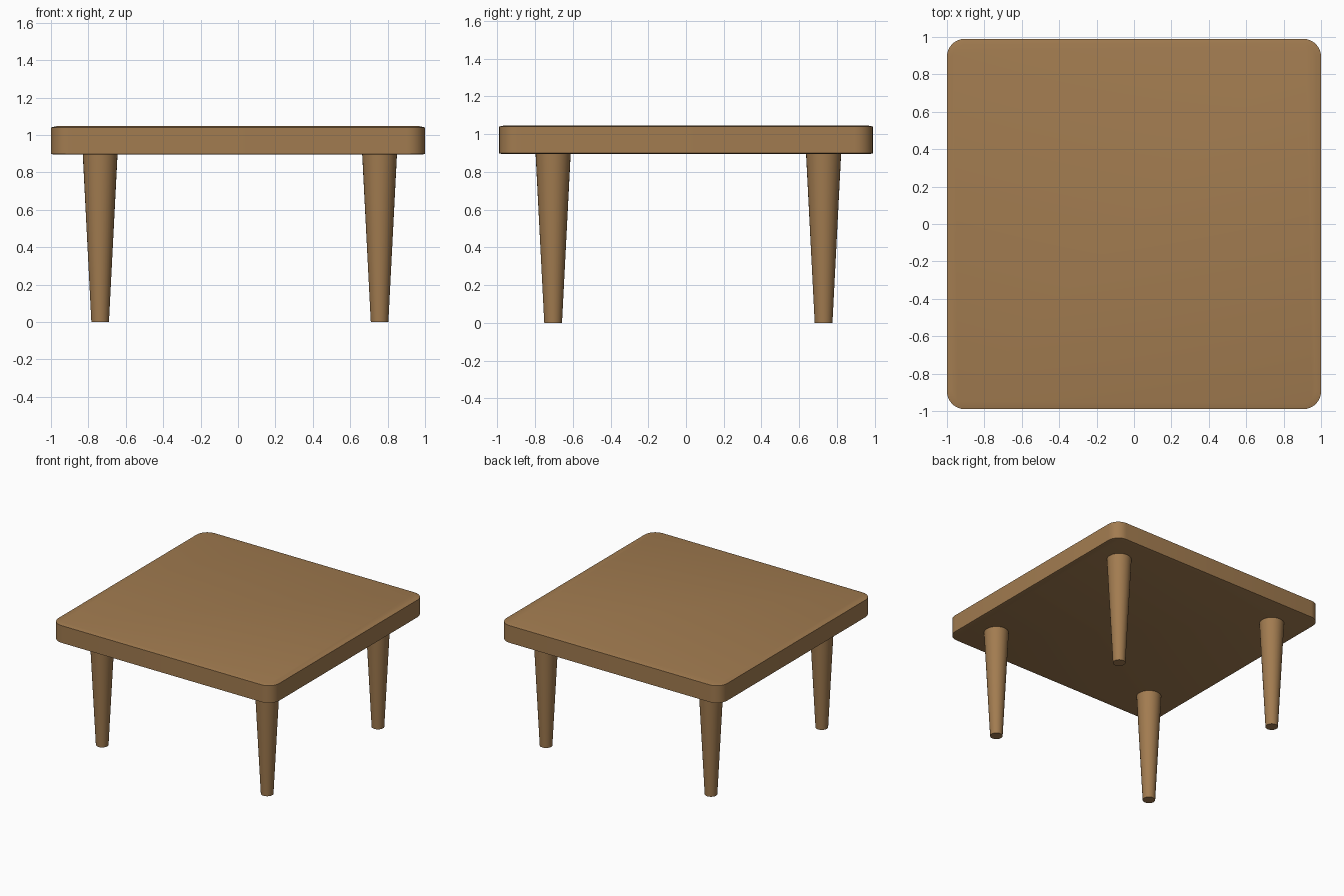
import bpy
import bmesh
from math import cos, sin, pi

if "Cube" in bpy.data.objects:
    bpy.data.objects.remove(bpy.data.objects["Cube"])

wood = bpy.data.materials.new("wood")
wood.diffuse_color = (0.36, 0.20, 0.08, 1)
wood.use_nodes = True
wood.node_tree.nodes["Principled BSDF"].inputs["Base Color"].default_value = wood.diffuse_color


def finish(bm, name):
    bmesh.ops.recalc_face_normals(bm, faces=bm.faces)
    mesh = bpy.data.meshes.new(name)
    bm.to_mesh(mesh)
    bm.free()
    mesh.materials.append(wood)
    obj = bpy.data.objects.new(name, mesh)
    bpy.context.collection.objects.link(obj)
    bpy.ops.object.select_all(action='DESELECT')
    bpy.context.view_layer.objects.active = obj
    obj.select_set(True)
    bpy.ops.object.shade_smooth_by_angle(angle=pi / 6)
    return obj


def rounded_loop(bm, inset, z, hx=1.0, hy=0.99, r=0.095, seg=8):
    """Ring of vertices around a rounded rectangle."""
    ring = []
    for k, (sx, sy) in enumerate([(1, 1), (-1, 1), (-1, -1), (1, -1)]):
        for i in range(seg + 1):
            a = (k + i / seg) * pi / 2
            ring.append(bm.verts.new((sx * (hx - r) + (r - inset) * cos(a),
                                      sy * (hy - r) + (r - inset) * sin(a), z)))
    return ring


# Table top: rounded slab with slightly softened rims
bm = bmesh.new()
rings = [rounded_loop(bm, i, z) for i, z in
         [(0.015, 0.895), (0, 0.899), (0, 1.040), (0.03, 1.047)]]
for low, high in zip(rings, rings[1:]):
    n = len(low)
    for i in range(n):
        j = (i + 1) % n
        bm.faces.new((low[i], low[j], high[j], high[i]))
bm.faces.new(rings[0])
bm.faces.new(rings[-1])
finish(bm, "table_top")

# Four tapered round legs
for side, x in (("left", -0.737), ("right", 0.757)):
    for end, y in (("front", -0.704), ("back", 0.729)):
        bm = bmesh.new()
        bmesh.ops.create_cone(bm, cap_ends=True, segments=32,
                              radius1=0.047, radius2=0.093, depth=0.897)
        leg = finish(bm, f"{end}_{side}_leg")
        leg.location = (x, y, 0.4485)
